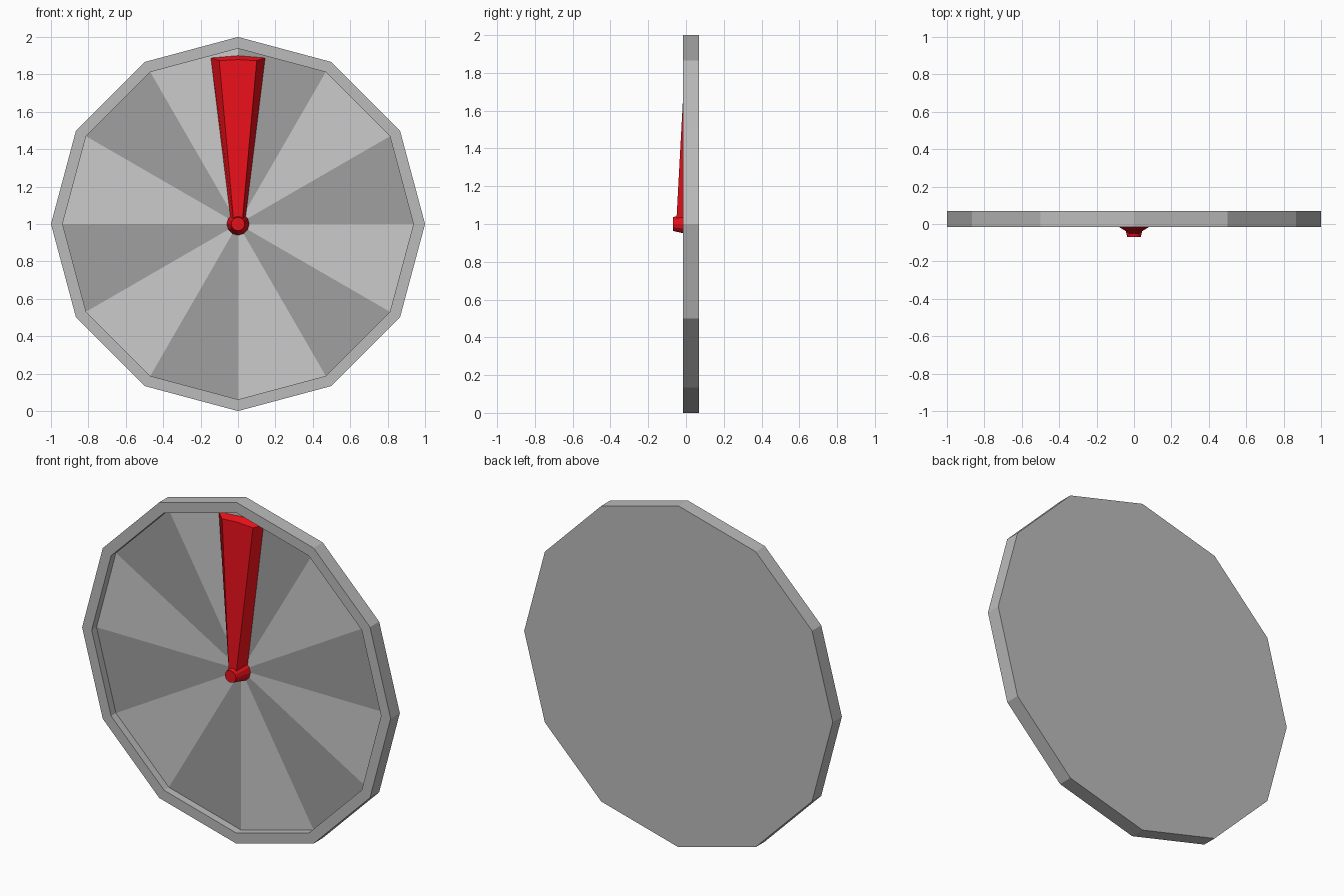
import bpy, bmesh
from math import sin, cos, pi

if "Cube" in bpy.data.objects:
    bpy.data.objects.remove(bpy.data.objects["Cube"])

FRONT, FLOOR, BACK = -0.015, 0.03, 0.07


def material(name, rgb):
    m = bpy.data.materials.new(name)
    m.diffuse_color = (*rgb, 1)
    m.use_nodes = True
    m.node_tree.nodes["Principled BSDF"].inputs["Base Color"].default_value = m.diffuse_color
    return m


def finish(name, bm, mats):
    me = bpy.data.meshes.new(name)
    bmesh.ops.recalc_face_normals(bm, faces=bm.faces[:])
    bm.to_mesh(me)
    bm.free()
    for m in mats:
        me.materials.append(m)
    ob = bpy.data.objects.new(name, me)
    bpy.context.collection.objects.link(ob)
    return ob


def ring(bm, r, y, n=12):
    return [bm.verts.new((r * cos(2 * pi * i / n), y, 1 + r * sin(2 * pi * i / n)))
            for i in range(n)]


def bridge(bm, a, b):
    n = len(a)
    for i in range(n):
        j = (i + 1) % n
        bm.faces.new((a[i], a[j], b[j], b[i]))


grey = material("rim_grey", (0.5, 0.5, 0.5))
dark = material("wedge_dark", (0.35, 0.35, 0.35))
light = material("wedge_light", (0.84, 0.84, 0.84))
red = material("red", (0.8, 0.005, 0.01))

# Twelve-sided board: back, side wall, rim, recess wall and alternating wedges
bm = bmesh.new()
loops = [ring(bm, 1, BACK), ring(bm, 1, FRONT), ring(bm, 0.938, FRONT), ring(bm, 0.938, FLOOR)]
for a, b in zip(loops, loops[1:]):
    bridge(bm, a, b)
bm.faces.new(loops[0])
centre = bm.verts.new((0, FLOOR, 1))
for i in range(12):
    f = bm.faces.new((loops[3][i], loops[3][(i + 1) % 12], centre))
    f.material_index = 1 + i % 2
finish("spinner_board", bm, [grey, dark, light])

# Tapered pointer: bevelled section, thinning and widening toward the arced tip
bm = bmesh.new()
base = [(-0.036, 1.0), (0.036, 1.0), (0.145, 1.888), (0, 1.9), (-0.145, 1.888)]
face = [(-0.022, 1.0), (0.022, 1.0), (0.1, 1.873), (0, 1.879), (-0.1, 1.873)]
low = [bm.verts.new((x, FLOOR, z)) for x, z in base]
top = [bm.verts.new((x, -0.05 + (z - 1.03) * 0.054, z)) for x, z in face]
bridge(bm, low, top)
bm.faces.new(low)
bm.faces.new(top)
finish("pointer", bm, [red])

# Tapered hub
bm = bmesh.new()
low, top = ring(bm, 0.06, FLOOR), ring(bm, 0.036, -0.07)
bridge(bm, low, top)
bm.faces.new(low)
bm.faces.new(top)
finish("hub", bm, [red])
